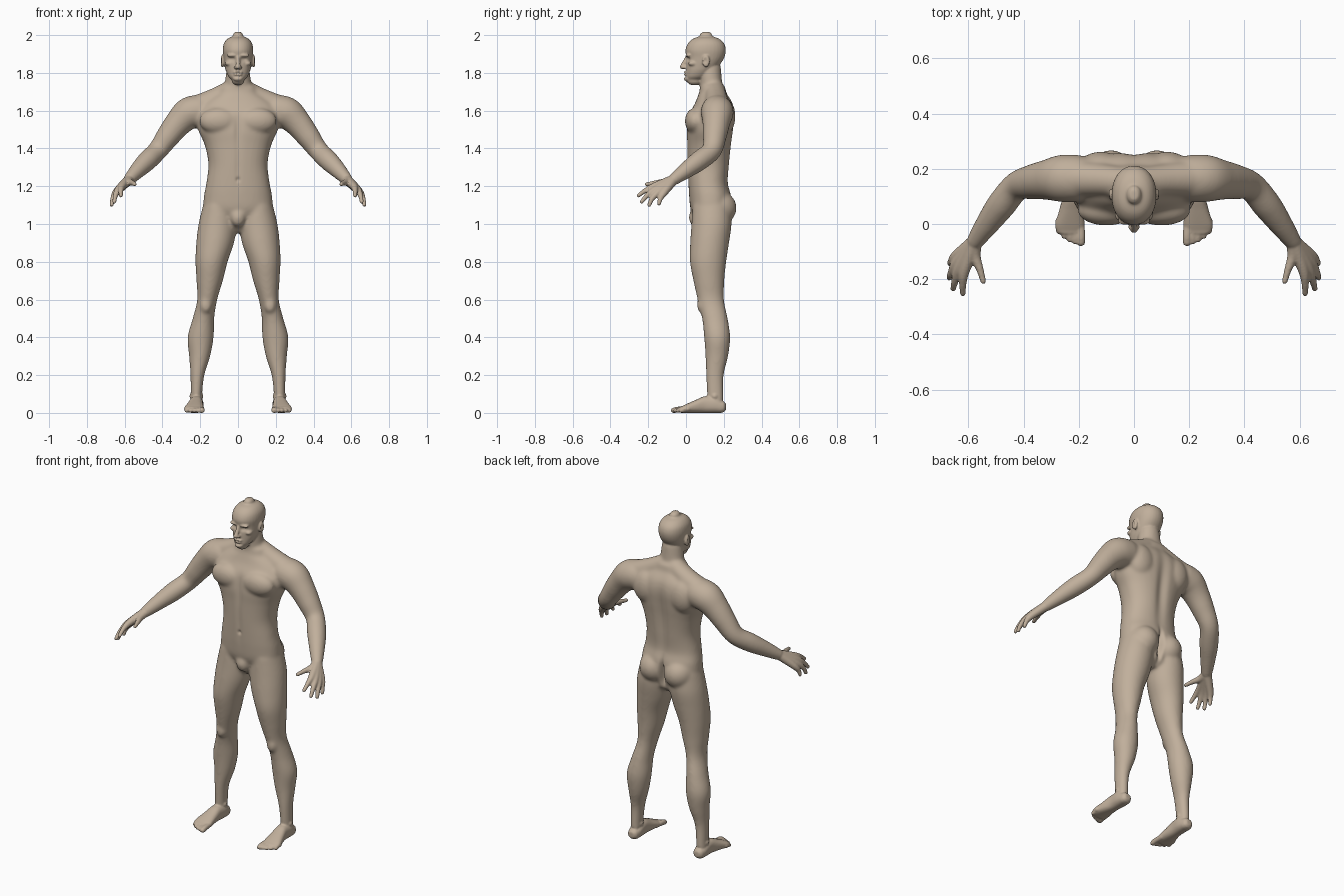
import bpy, bmesh, math
from mathutils import Vector

if "Cube" in bpy.data.objects:
    bpy.data.objects.remove(bpy.data.objects["Cube"])

X, Y, Z = Vector((1, 0, 0)), Vector((0, 1, 0)), Vector((0, 0, 1))
SLANT = Vector((1, 0, 1))


def add_object(name, bm):
    mesh = bpy.data.meshes.new(name)
    bm.to_mesh(mesh)
    bm.free()
    obj = bpy.data.objects.new(name, mesh)
    bpy.context.scene.collection.objects.link(obj)
    return obj


def spline(rows, steps=6):
    """Catmull-Rom interpolation through rows of numbers."""
    result = []
    for i in range(len(rows) - 1):
        p0, p1 = rows[max(i - 1, 0)], rows[i]
        p2, p3 = rows[i + 1], rows[min(i + 2, len(rows) - 1)]
        for s in range(steps):
            t = s / steps
            result.append([b + .5 * t * (c - a + t * (2 * a - 5 * b + 4 * c - d + t * (3 * (b - c) + d - a)))
                           for a, b, c, d in zip(p0, p1, p2, p3)])
    return result + [list(rows[-1])]


def loft(name, rows, axis=None, hint=X, power=2, mirror=True, sides=32):
    """Rounded tube through rows of (x, y, z, half width, half depth)."""
    path = spline(rows)
    bm = bmesh.new()
    for mirrored in ((1, -1) if mirror else (1,)):
        rings = []
        last = len(path) - 1
        for i, (x, y, z, a, b) in enumerate(path):
            centre = Vector((x, y, z))
            along = axis or (Vector(path[min(i + 1, last)][:3]) - Vector(path[max(i - 1, 0)][:3])).normalized()
            u = (hint - along * hint.dot(along)).normalized()
            v = along.cross(u)
            # the two end rings grow a rounded cap
            caps = [(0, 1)]
            if i == last:
                caps = [(0, 1), (.5, .87), (.85, .5)]
            elif i == 0:
                caps = [(-.85, .5), (-.5, .87), (0, 1)]
            for push, scale in caps:
                ring = []
                for k in range(sides):
                    angle = math.tau * k / sides
                    c, s = math.cos(angle), math.sin(angle)
                    c = math.copysign(abs(c) ** (2 / power), c) * a * scale
                    s = math.copysign(abs(s) ** (2 / power), s) * b * scale
                    p = centre + u * c + v * s + along * push * min(a, b)
                    ring.append(bm.verts.new((p.x * mirrored, p.y, max(p.z, 0))))
                rings.append(ring)
        for low, high in zip(rings, rings[1:]):
            for k in range(sides):
                n = (k + 1) % sides
                bm.faces.new((low[k], low[n], high[n], high[k]))
        bm.faces.new(rings[0][::-1])
        bm.faces.new(rings[-1])
    bmesh.ops.recalc_face_normals(bm, faces=bm.faces)
    return add_object(name, bm)


def blob(name, centre, size, mirror=True):
    """Ellipsoid, repeated on the other side of the body."""
    bm = bmesh.new()
    for side in ((1, -1) if mirror else (1,)):
        made = bmesh.ops.create_uvsphere(bm, u_segments=32, v_segments=20, radius=1)["verts"]
        for vert in made:
            vert.co = Vector((vert.co.x * size[0] + centre[0] * side,
                              vert.co.y * size[1] + centre[1], vert.co.z * size[2] + centre[2]))
    return add_object(name, bm)


def fuse(name, parts, voxel, smoothing):
    """Weld overlapping parts into one continuous skin."""
    bm = bmesh.new()
    for part in parts:
        bm.from_mesh(part.data)
        bpy.data.objects.remove(part)
    obj = add_object(name, bm)
    remesh = obj.modifiers.new("weld", "REMESH")
    remesh.mode, remesh.voxel_size = "VOXEL", voxel
    smooth = obj.modifiers.new("soften", "SMOOTH")
    smooth.factor, smooth.iterations = .5, smoothing
    graph = bpy.context.evaluated_depsgraph_get()
    mesh = bpy.data.meshes.new_from_object(obj.evaluated_get(graph))
    obj.modifiers.clear()
    obj.data = mesh
    return obj


def sculpt(obj, strokes):
    """Push the skin with soft round strokes: (centre, radii, push)."""
    for centre, radii, push in strokes:
        push = Vector(push)
        for side in ((1, -1) if centre[0] else (1,)):
            middle = Vector((centre[0] * side, centre[1], centre[2]))
            shift = Vector((push.x * side, push.y, push.z))
            for vert in obj.data.vertices:
                d = vert.co - middle
                if abs(d.z) < 2 * radii[2] and abs(d.x) < 2 * radii[0]:
                    far = sum((d[k] / radii[k]) ** 2 for k in range(3))
                    vert.co += shift * math.exp(-2 * far)


# torso, as (height, middle y, half width, half depth)
torso_rows = [(1.03, .135, .13, .09), (1.08, .132, .18, .108), (1.15, .128, .18, .112), (1.22, .118, .167, .106),
              (1.32, .12, .157, .112), (1.42, .124, .177, .118), (1.5, .128, .212, .124), (1.58, .138, .225, .121),
              (1.64, .148, .19, .1), (1.69, .142, .11, .075)]
torso = loft("torso", [(0, y, z, w, d) for z, y, w, d in torso_rows], Z, power=2.3, mirror=False)
neck = loft("neck", [(0, .145, 1.62, .085, .07), (0, .135, 1.71, .072, .062), (0, .13, 1.77, .067, .06),
                     (0, .125, 1.83, .06, .06)], Z, mirror=False)

# legs, as (height, middle x, middle y, half width, half depth)
leg_rows = [(1.1, .1, .135, .085, .1), (1, .108, .135, .101, .106), (.9, .121, .125, .1, .103),
            (.8, .14, .117, .085, .096), (.7, .15, .121, .07, .082), (.6, .163, .131, .053, .07),
            (.5, .183, .153, .057, .068), (.4, .198, .165, .069, .069), (.3, .203, .163, .056, .06),
            (.2, .215, .153, .037, .047), (.1, .22, .155, .031, .044), (.04, .22, .157, .032, .044)]
legs = loft("legs", [(x, y, z, w, d) for z, x, y, w, d in leg_rows], Z)

# arms, as (x, y, z, radius)
arm_rows = [(.2, .165, 1.6, .085), (.26, .165, 1.585, .086), (.315, .16, 1.535, .073), (.37, .152, 1.465, .063),
            (.425, .136, 1.39, .053), (.48, .07, 1.335, .053), (.53, .002, 1.285, .044), (.577, -.065, 1.235, .032)]
arms = loft("arms", [row + row[-1:] for row in arm_rows], hint=SLANT)

# muscle masses
muscles = [
    loft("trapezius", [(.03, .15, 1.71, .055, .055), (.12, .16, 1.66, .06, .06), (.22, .165, 1.61, .07, .07)], hint=Y),
    blob("chest", (.1, .05, 1.545), (.105, .056, .07)),
    blob("shoulder_blade", (.12, .2, 1.57), (.085, .062, .1)),
    blob("buttock", (.083, .168, 1.085), (.088, .1, .092)),
    blob("kneecap", (.17, .088, .57), (.032, .03, .045)),
    blob("pelvis_front", (0, .05, 1.035), (.04, .035, .05), mirror=False),
]
core = fuse("core", [torso, neck, legs, arms] + muscles, .008, 12)

# head, as (height, middle y, half width, half depth)
head_rows = [(1.765, .045, .034, .043), (1.78, .057, .05, .058), (1.81, .073, .064, .073), (1.84, .088, .071, .088),
             (1.88, .102, .077, .1), (1.92, .104, .081, .107), (1.955, .106, .075, .096), (1.98, .106, .056, .07),
             (1.993, .106, .028, .035)]
head = [
    loft("skull", [(0, y, z, w, d) for z, y, w, d in head_rows], Z, power=2.15, mirror=False),
    loft("nose", [(0, .006, 1.885, .009, .009), (0, -.009, 1.855, .011, .011), (0, -.02, 1.832, .014, .013)], mirror=False),
    blob("nostril", (.011, -.01, 1.829), (.01, .013, .009)),
    blob("upper_lip", (0, .0, 1.803), (.026, .012, .007), mirror=False),
    blob("lower_lip", (0, .0, 1.791), (.022, .012, .007), mirror=False),
    blob("chin", (0, .009, 1.769), (.026, .02, .015), mirror=False),
    blob("brow", (.03, .012, 1.892), (.03, .016, .009)),
    blob("cheekbone", (.05, .036, 1.85), (.02, .025, .014)),
    blob("ear", (.083, .106, 1.862), (.011, .02, .033)),
]

# hands: each finger runs from wrist through knuckle to tip
wrist = (.577, -.065, 1.235)
fingers = {
    "thumb": [(.575, -.115, 1.222), (.558, -.165, 1.217), (.546, -.208, 1.21)],
    "index_finger": [(.613, -.165, 1.2), (.62, -.215, 1.177), (.62, -.252, 1.15)],
    "middle_finger": [(.63, -.155, 1.187), (.648, -.205, 1.152), (.655, -.235, 1.117)],
    "ring_finger": [(.64, -.138, 1.175), (.662, -.178, 1.136), (.669, -.195, 1.1)],
    "little_finger": [(.643, -.115, 1.168), (.661, -.135, 1.135), (.667, -.143, 1.107)],
}
hands = []
for name, joints in fingers.items():
    thickness = (.027, .02, .0135, .0105)
    hands.append(loft(name, [tuple(p) + (r, r) for p, r in zip([wrist] + joints, thickness)], hint=SLANT, sides=16))

# feet, as (y, middle x, half width, half height)
foot_rows = [(.185, .22, .034, .032), (.15, .22, .038, .042), (.1, .222, .037, .044), (.05, .227, .044, .034),
             (0, .232, .053, .023), (-.025, .232, .05, .017)]
feet = [loft("foot", [(x, y, h, w, h) for y, x, w, h in foot_rows], -Y, power=2.4)]
for k in range(5):
    toe_x, tip, r = .192 + .02 * k, -.066 + .0025 * k * k, .0155 if k == 0 else .0115
    feet.append(loft("toe", [(toe_x + .003, .01, .02, r, r), (toe_x, tip + .025, .018, r, r),
                             (toe_x, tip, .012, r, r)], sides=16))
feet.append(blob("ankle", (.22, .152, .088), (.037, .026, .024)))

body = fuse("body", [core] + head + hands + feet, .005, 4)

# surface modelling: grooves, sockets and folds
sculpt(body, [
    ((0, .26, 1.4), (.045, .09, .3), (0, -.016, 0)),          # spine
    ((0, .25, 1.07), (.018, .1, .1), (0, -.04, 0)),           # cleft
    ((0, .0, 1.5), (.025, .05, .12), (0, .008, 0)),           # breastbone
    ((0, .0, 1.3), (.022, .05, .16), (0, .005, 0)),           # belly line
    ((0, .01, 1.235), (.014, .04, .016), (0, .008, 0)),       # navel
    ((.1, .02, 1.7), (.1, .06, .025), (0, .006, -.004)),      # collar hollow
    ((.031, .004, 1.872), (.022, .03, .015), (0, .014, 0)),   # eye socket
    ((.031, .012, 1.872), (.012, .02, .008), (0, -.007, 0)),  # eyeball
    ((0, -.01, 1.797), (.03, .03, .005), (0, .006, 0)),       # mouth
    ((0, -.005, 1.781), (.026, .02, .008), (0, .005, 0)),     # chin fold
    ((.092, .102, 1.864), (.014, .013, .02), (-.008, 0, 0)),  # ear bowl
])

# skin colour and shading
skin = bpy.data.materials.new("tan skin")
skin.use_nodes = True
tan = (.53, .43, .33, 1)
skin.diffuse_color = tan
skin.node_tree.nodes["Principled BSDF"].inputs["Base Color"].default_value = tan
body.data.materials.clear()
body.data.materials.append(skin)
for face in body.data.polygons:
    face.use_smooth = True
